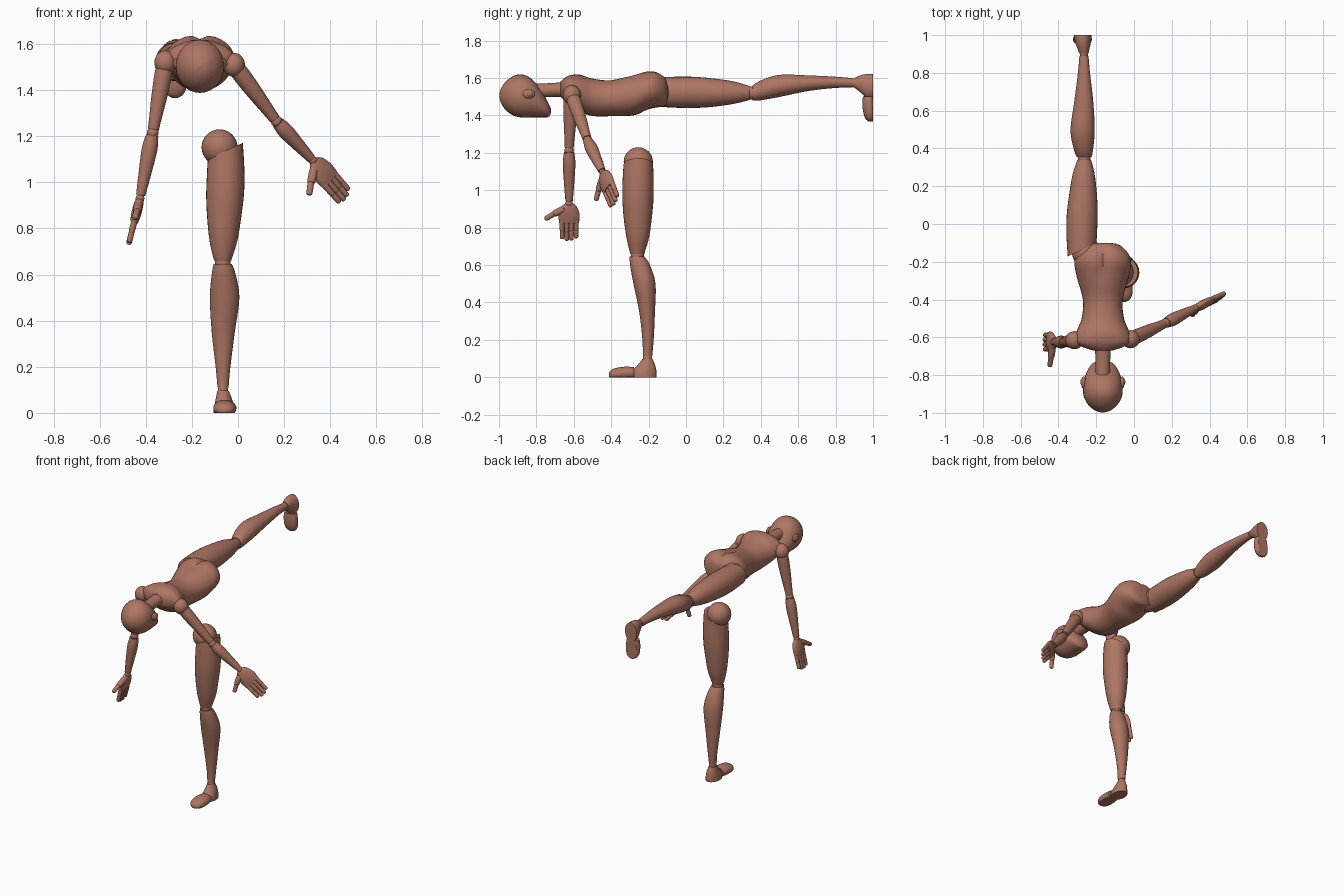
import bpy, bmesh, math
from mathutils import Vector as V

cube = bpy.data.objects.get("Cube")
if cube:
    bpy.data.objects.remove(cube)

clay = bpy.data.materials.new("terracotta clay")
clay.use_nodes = True
colour = (0.42, 0.18, 0.125, 1)
clay.diffuse_color = colour
clay.node_tree.nodes["Principled BSDF"].inputs["Base Color"].default_value = colour

SIDES = 28
MID = -0.165  # x of the body's centre plane
parts = []


def finish(name, bm, place=None):
    """Place the vertices, then turn the bmesh into a coloured object."""
    if place:
        for v in bm.verts:
            v.co = place(v.co)
    bmesh.ops.recalc_face_normals(bm, faces=bm.faces)
    mesh = bpy.data.meshes.new(name)
    bm.to_mesh(mesh)
    bm.free()
    mesh.materials.append(clay)
    ob = bpy.data.objects.new(name, mesh)
    bpy.context.collection.objects.link(ob)
    parts.append(ob)
    return ob


def spline(a, b, c, d, t):
    return (b * 2 + (c - a) * t + (a * 2 - b * 5 + c * 4 - d) * t ** 2
            + (b * 3 - a - c * 3 + d) * t ** 3) / 2


def loft(name, rings, place=None, steps=4, shape=None):
    """Skin smooth elliptical rings, each given as centre and two half axes."""
    last = len(rings) - 1
    dense = []
    for i in range(last):
        near = [rings[min(max(i + k, 0), last)] for k in (-1, 0, 1, 2)]
        for s in range(steps):
            dense.append([spline(*[r[j] for r in near], s / steps) for j in range(3)])
    dense.append(rings[-1])
    bm = bmesh.new()
    loops = []
    for c, u, w in dense:
        loop = []
        for k in range(SIDES):
            a = math.tau * k / SIDES
            p = c + u * math.cos(a) + w * math.sin(a)
            loop.append(bm.verts.new(shape(p) if shape else p))
        loops.append(loop)
    for a, b in zip(loops, loops[1:]):
        for k in range(SIDES):
            n = (k + 1) % SIDES
            bm.faces.new((a[k], a[n], b[n], b[k]))
    bm.faces.new(loops[0])
    bm.faces.new(loops[-1])
    return finish(name, bm, place)


def ball(name, centre, size, place=None):
    bm = bmesh.new()
    bmesh.ops.create_uvsphere(bm, u_segments=24, v_segments=16, radius=1)
    for v in bm.verts:
        v.co = V(centre) + V(a * b for a, b in zip(v.co, size))
    return finish(name, bm, place)


def along_y(table, x):
    return [(V((x, y, z)), V((w, 0, 0)), V((0, 0, h))) for y, z, w, h in table]


def along_z(table, tilt=0):
    """Rings stacked upward; the topmost one is tilted sideways."""
    rings = [(V((x, y, z)), V((w, 0, 0)), V((0, d, 0))) for z, x, y, w, d in table]
    rings[-1][1].z = tilt * rings[-1][1].x
    return rings


def segment(name, start, end, radii, wide=None):
    """Round or flattened limb between two points, from (fraction, radius) pairs."""
    axis = end - start
    u = wide or axis.orthogonal().normalized()
    w = axis.cross(u).normalized()
    loft(name, [(start + axis * r[0], u * r[1], w * r[-1]) for r in radii])


# Torso, with a shallow groove down the back of the pelvis
def groove(p):
    if p.z > 1.53 and p.y > -0.35:
        fade = min(1, (p.y + 0.35) / 0.1) * (p.z - 1.53) / 0.1
        p.z -= 0.018 * fade * math.exp(-((p.x - MID) / 0.025) ** 2)
    return p


loft("torso", along_y([
    (-0.1, 1.525, 0.04, 0.045), (-0.112, 1.53, 0.09, 0.08),
    (-0.16, 1.54, 0.137, 0.098), (-0.21, 1.535, 0.15, 0.105),
    (-0.28, 1.51, 0.138, 0.11), (-0.4, 1.492, 0.106, 0.096),
    (-0.5, 1.497, 0.112, 0.1), (-0.57, 1.52, 0.14, 0.098),
    (-0.62, 1.535, 0.148, 0.08), (-0.65, 1.54, 0.11, 0.06),
    (-0.67, 1.54, 0.05, 0.042)], MID), shape=groove)
loft("neck", along_y([(-0.62, 1.54, 0.05, 0.05), (-0.69, 1.537, 0.04, 0.038),
                      (-0.85, 1.53, 0.038, 0.038)], MID))

# Head, crown toward the front and face down
loft("head", along_y([
    (-0.998, 1.505, 0.005, 0.005), (-0.988, 1.505, 0.04, 0.042),
    (-0.96, 1.505, 0.075, 0.08), (-0.92, 1.505, 0.099, 0.107),
    (-0.88, 1.504, 0.105, 0.115), (-0.84, 1.497, 0.102, 0.108),
    (-0.8, 1.48, 0.092, 0.09), (-0.76, 1.45, 0.073, 0.06),
    (-0.735, 1.428, 0.05, 0.036), (-0.723, 1.425, 0.015, 0.015)], MID))
for side, word in ((-1, "right"), (1, "left")):
    ball(word + "_ear", (MID + side * 0.102, -0.84, 1.515), (0.013, 0.033, 0.025))
    ball(word + "_ear_rim", (MID + side * 0.11, -0.836, 1.515), (0.009, 0.018, 0.014))


# Legs: one standing, one mirrored and raised straight behind
def standing(p):
    return V((p.x, p.y, max(p.z, 0)))


def raised(p):
    return V((2 * MID - p.x, 1 - max(p.z, 0), p.y + 1.78))


for word, place in (("left", standing), ("right", raised)):
    ball(word + "_hip", (-0.08, -0.255, 1.152), (0.078, 0.078, 0.078), place)
    loft(word + "_thigh", along_z([
        (0.66, -0.066, -0.26, 0.036, 0.037), (0.68, -0.066, -0.26, 0.043, 0.043),
        (0.75, -0.063, -0.258, 0.061, 0.061), (0.85, -0.06, -0.258, 0.074, 0.075),
        (0.95, -0.056, -0.257, 0.082, 0.083), (1.05, -0.053, -0.256, 0.081, 0.083),
        (1.137, -0.055, -0.255, 0.076, 0.079)], 0.45), place)
    ball(word + "_knee", (-0.066, -0.26, 0.652), (0.034, 0.035, 0.034), place)
    loft(word + "_shin", along_z([
        (0.11, -0.065, -0.206, 0.024, 0.025), (0.2, -0.065, -0.203, 0.032, 0.03),
        (0.35, -0.064, -0.208, 0.05, 0.042), (0.5, -0.058, -0.222, 0.064, 0.059),
        (0.6, -0.062, -0.246, 0.052, 0.053), (0.645, -0.066, -0.261, 0.04, 0.04)]), place)
    ball(word + "_ankle", (-0.065, -0.206, 0.1), (0.022, 0.024, 0.025), place)
    loft(word + "_heel", along_z([
        (0, -0.06, -0.225, 0.046, 0.066), (0.03, -0.06, -0.225, 0.043, 0.067),
        (0.065, -0.062, -0.212, 0.034, 0.047), (0.098, -0.065, -0.206, 0.024, 0.027)]), place)
    loft(word + "_toes", along_y([
        (-0.278, 0.022, 0.044, 0.032), (-0.32, 0.022, 0.05, 0.035),
        (-0.37, 0.018, 0.048, 0.033), (-0.4, 0.015, 0.034, 0.024),
        (-0.413, 0.013, 0.012, 0.01)], -0.057), place)

# Arms and hands
ROUND_TIP = ((0, 0.9), (0.1, 1), (0.8, 0.95), (0.95, 0.7), (1, 0.25))


def digit(name, a, b, r):
    segment(name, a, b, [(t, k * r) for t, k in ROUND_TIP])


def arm(word, shoulder, elbow, wrist, tip, thumb_side):
    shoulder, elbow, wrist, tip = map(V, (shoulder, elbow, wrist, tip))
    ball(word + "_shoulder", shoulder, (0.048, 0.048, 0.052))
    segment(word + "_upper_arm", shoulder, elbow,
            ((0.04, 0.036), (0.2, 0.038), (0.5, 0.034), (0.8, 0.027), (0.95, 0.024)))
    ball(word + "_elbow", elbow, (0.025, 0.025, 0.025))
    segment(word + "_forearm", elbow, wrist,
            ((0.04, 0.027), (0.25, 0.034), (0.6, 0.028), (0.95, 0.02)))
    ball(word + "_wrist", wrist, (0.019, 0.019, 0.019))
    # Flat palm, four jointed fingers and a thumb
    d = (tip - wrist).normalized()
    s = V(thumb_side)
    s = (s - d * s.dot(d)).normalized()
    reach = (tip - wrist).length
    knuckle = reach * 0.52
    segment(word + "_palm", wrist, wrist + d * knuckle,
            ((0.02, 0.022, 0.014), (0.2, 0.043, 0.02), (0.6, 0.056, 0.022), (1, 0.053, 0.017)), s)
    for i, length in enumerate((0.9, 1, 0.98, 0.86)):
        base = wrist + s * (0.0375 - 0.025 * i)
        middle = base + d * (knuckle + (reach - knuckle) * length * 0.5)
        digit(f"{word}_finger_base_{i}", base + d * (knuckle - 0.01), middle + d * 0.006, 0.0135)
        digit(f"{word}_finger_tip_{i}", middle, base + d * (knuckle + (reach - knuckle) * length), 0.0125)
    root, joint, end = [wrist + d * a + s * b for a, b in ((0.03, 0.025), (0.06, 0.085), (0.088, 0.13))]
    digit(word + "_thumb_base", root, joint, 0.019)
    digit(word + "_thumb_tip", joint - (end - joint) * 0.2, end, 0.014)


arm("right", (-0.315, -0.615, 1.52), (-0.37, -0.625, 1.215), (-0.425, -0.625, 0.93),
    (-0.475, -0.625, 0.73), (0, -1, 0))
arm("left", (-0.018, -0.61, 1.51), (0.167, -0.525, 1.265), (0.325, -0.445, 1.095),
    (0.47, -0.38, 0.93), (-0.56, -0.48, -0.67))

# Smooth shading that keeps the joint edges sharp
bpy.ops.object.select_all(action="DESELECT")
for ob in parts:
    ob.select_set(True)
bpy.context.view_layer.objects.active = parts[0]
bpy.ops.object.shade_smooth_by_angle(angle=math.radians(40))
